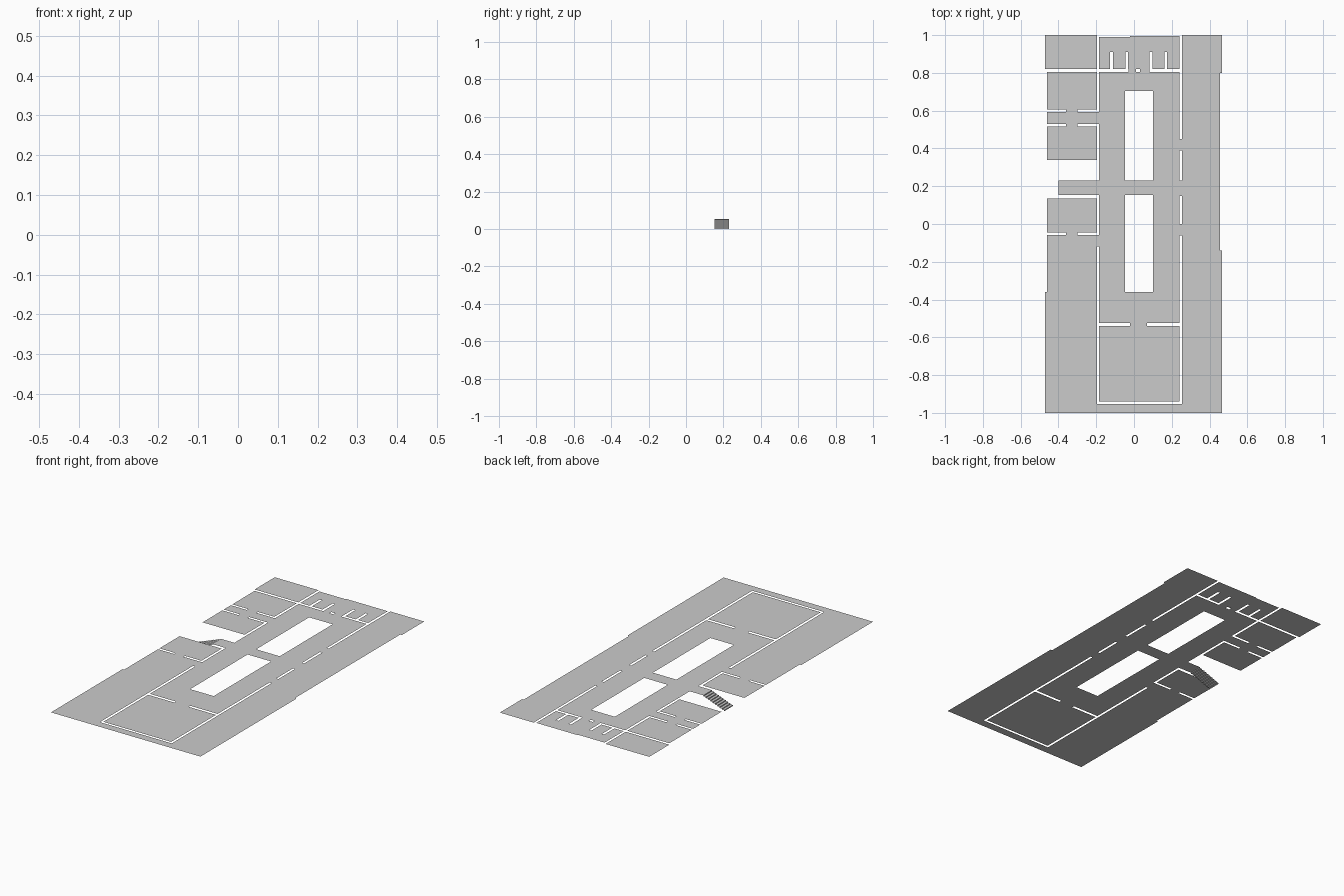
import bpy, bmesh

if "Cube" in bpy.data.objects:
    bpy.data.objects.remove(bpy.data.objects["Cube"])

FLOOR_Z = 0.055


def make_object(name, bm):
    mesh = bpy.data.meshes.new(name)
    bm.to_mesh(mesh)
    bm.free()
    obj = bpy.data.objects.new(name, mesh)
    bpy.context.collection.objects.link(obj)
    return obj


def inside(x, y, rects):
    return any(a < x < b and c < y < d for a, b, c, d in rects)


def sheet(name, solids, holes, z):
    """Flat sheet: union of solid rectangles (x0, x1, y0, y1) minus hole rectangles."""
    xs = sorted({v for r in solids + holes for v in r[:2]})
    ys = sorted({v for r in solids + holes for v in r[2:]})
    bm = bmesh.new()
    verts = {}

    def vert(x, y):
        if (x, y) not in verts:
            verts[x, y] = bm.verts.new((x, y, z))
        return verts[x, y]

    for x0, x1 in zip(xs, xs[1:]):
        for y0, y1 in zip(ys, ys[1:]):
            mx, my = (x0 + x1) / 2, (y0 + y1) / 2
            if inside(mx, my, solids) and not inside(mx, my, holes):
                bm.faces.new([vert(x0, y0), vert(x1, y0), vert(x1, y1), vert(x0, y1)])
    return make_object(name, bm)


# Floor areas
L0, L1 = -0.197, -0.184      # left corridor wall line
R0, R1 = 0.24, 0.253         # right corridor wall line
solids = [
    (-0.47, L0, 0.82, 1.0),          # back left room
    (-0.46, L0, 0.34, 0.82),         # left rooms
    (-0.46, L0, -0.36, 0.135),       # left middle room
    (-0.47, L0, -1.0, -0.36),        # left front room
    (-0.27, L0, 0.153, 0.23),        # landing at the stair
    (L0, R1, -1.0, 0.985),           # central hall
    (L1, -0.02, 0.985, 0.99),
    (-0.02, R0, 0.985, 0.995),
    (R1, 0.465, 0.80, 1.0),          # right wing
    (R1, 0.455, -0.14, 0.80),
    (R1, 0.465, -1.0, -0.14),
]

# Courtyards and wall gaps
holes = [(-0.047, 0.10, 0.23, 0.703), (-0.047, 0.10, -0.36, 0.153)]
holes += [(L0, L1, a, b) for a, b in
          [(-0.953, -0.12), (-0.058, 0.153), (0.23, 0.53), (0.595, 1.0)]]
holes += [(R0, R1, a, b) for a, b in
          [(-0.953, -0.06), (0.0, 0.147), (0.23, 0.39), (0.45, 1.0)]]
for y in (0.593, 0.517, -0.058):     # left room walls with door openings
    holes += [(-0.47, -0.36, y, y + 0.013), (-0.30, L1, y, y + 0.013)]
holes += [(L1, -0.02, -0.54, -0.525), (0.07, R0, -0.54, -0.525),   # front room wall
          (L0, R1, -0.953, -0.94),                                 # front wall
          (-0.47, -0.03, 0.806, 0.82), (0.083, R0, 0.806, 0.82),   # back wall
          (0.01, 0.033, 0.804, 0.82)]                              # column
holes += [(x, x + 0.014, 0.806, 0.91) for x in (-0.126, -0.045, 0.083, 0.162)]

sheet("floor", solids, holes, FLOOR_Z)

# Stair descending to the left
STEPS = 10
X_LOW, X_HIGH, Y0, Y1 = -0.40, -0.27, 0.153, 0.23
rise, tread = FLOOR_Z / STEPS, (X_HIGH - X_LOW) / (STEPS - 1)
profile = [(X_LOW, 0)]
for i in range(STEPS):
    x = X_LOW + i * tread
    profile.append((x, (i + 1) * rise))
    if i < STEPS - 1:
        profile.append((x + tread, (i + 1) * rise))
bm = bmesh.new()
rows = [(bm.verts.new((x, Y0, z)), bm.verts.new((x, Y1, z))) for x, z in profile]
for (a, b), (c, d) in zip(rows, rows[1:]):
    bm.faces.new([a, c, d, b])
make_object("stair", bm)
